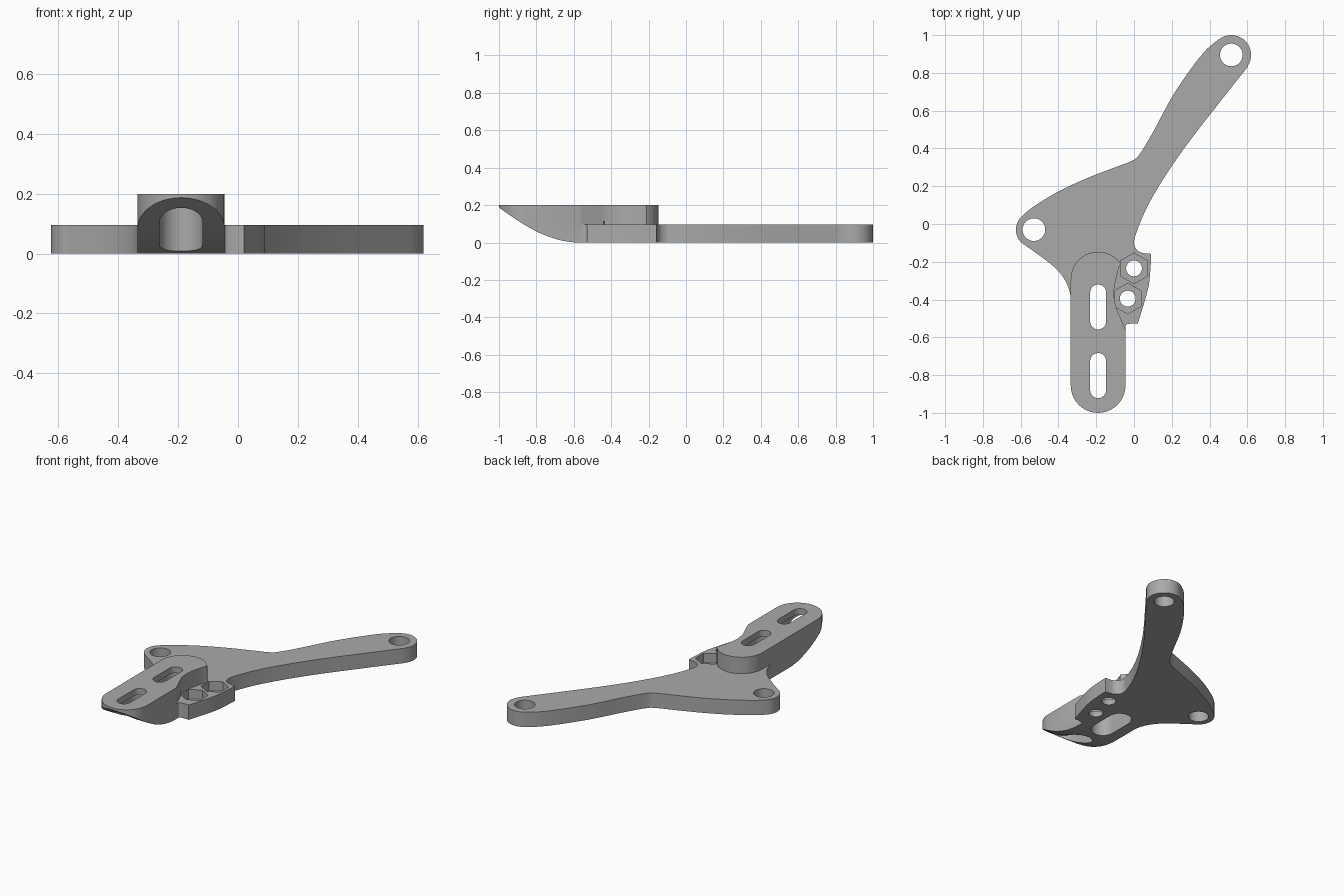
import bpy, bmesh, math
from mathutils import Vector

if "Cube" in bpy.data.objects:
    bpy.data.objects.remove(bpy.data.objects["Cube"])

grey = bpy.data.materials.new("plain grey")
grey.use_nodes = True
GREY = (0.40, 0.40, 0.40, 1)
grey.diffuse_color = GREY
grey.node_tree.nodes["Principled BSDF"].inputs["Base Color"].default_value = GREY


def arc(cx, cy, r, start, end, n=20):
    angles = [math.radians(start + (end - start) * i / n) for i in range(n + 1)]
    return [(cx + r * math.cos(a), cy + r * math.sin(a)) for a in angles]


def spline(points, n=6):
    """Smooth curve through the given points."""
    p = [Vector(q) for q in points]
    p = [2 * p[0] - p[1]] + p + [2 * p[-1] - p[-2]]
    out = []
    for a, b, c, d in zip(p, p[1:], p[2:], p[3:]):
        for i in range(n):
            t = i / n
            out.append(tuple(0.5 * (2 * b + (c - a) * t + (2 * a - 5 * b + 4 * c - d) * t * t
                                    + (3 * b - a - 3 * c + d) * t ** 3)))
    return out + [tuple(p[-2])]


def prism(name, outline, low, high, along_x=False):
    """Extrude an outline along z, or a (y, z) outline along x."""
    place = (lambda u, v, w: (w, u, v)) if along_x else (lambda u, v, w: (u, v, w))
    bm = bmesh.new()
    face = bm.faces.new([bm.verts.new(place(u, v, low)) for u, v in outline])
    new = bmesh.ops.extrude_face_region(bm, geom=[face])["geom"]
    bmesh.ops.translate(bm, vec=place(0, 0, high - low),
                        verts=[g for g in new if isinstance(g, bmesh.types.BMVert)])
    bmesh.ops.remove_doubles(bm, verts=bm.verts, dist=0.0002)
    bmesh.ops.recalc_face_normals(bm, faces=bm.faces)
    mesh = bpy.data.meshes.new(name)
    bm.to_mesh(mesh)
    bm.free()
    mesh.materials.append(grey)
    obj = bpy.data.objects.new(name, mesh)
    bpy.context.collection.objects.link(obj)
    return obj


def combine(target, other, operation):
    bpy.context.view_layer.objects.active = target
    mod = target.modifiers.new(operation, "BOOLEAN")
    mod.operation, mod.solver, mod.object = operation, "EXACT", other
    bpy.ops.object.modifier_apply(modifier=mod.name)
    bpy.data.objects.remove(other)


def stadium(x, back, front, r):
    return arc(x, back - r, r, 0, 180) + arc(x, front + r, r, 180, 360)


# Flat plate with a long arm and a short ear
THICK, TOP, MID = 0.095, 0.2, -0.19
outline = (
    arc(0.515, 0.895, 0.105, 125, -32)
    + spline([(0.6, 0.83), (0.45, 0.64), (0.28, 0.42), (0.15, 0.23), (0.06, 0.07), (0.005, -0.07),
              (0.005, -0.12), (0.035, -0.15), (0.09, -0.158)])
    + spline([(0.09, -0.2), (0.075, -0.34), (0.02, -0.528)])
    + spline([(-0.02, -0.528), (-0.043, -0.535), (-0.05, -0.57)])
    + [(-0.1, -0.575), (-0.3, -0.575)]
    + spline([(-0.33, -0.45), (-0.34, -0.36), (-0.37, -0.29), (-0.42, -0.23), (-0.5, -0.167),
              (-0.58, -0.11)])
    + arc(-0.53, -0.03, 0.095, 235, 130)
    + spline([(-0.58, 0.055), (-0.52, 0.1), (-0.4, 0.172), (-0.25, 0.242), (-0.1, 0.3), (-0.01, 0.335),
              (0.03, 0.37), (0.1, 0.485), (0.2, 0.67), (0.3, 0.82), (0.38, 0.92), (0.445, 0.975)]))
bracket = prism("bracket", outline, 0, THICK)

# Raised slotted block with a curved underside
block = prism("block", stadium(MID, -0.147, -1.0, 0.145), 0, TOP)
underside = spline([(-1.02, 0.203), (-0.99, 0.18), (-0.88, 0.105), (-0.78, 0.05), (-0.68, 0.014),
                    (-0.6, 0.001), (-0.58, 0)])
combine(block, prism("underside_cutter", underside + [(-0.58, -0.1), (-1.02, -0.1)], -0.5, 0.1, True),
        "DIFFERENCE")

# Clearance scoop beside the nut pockets
scoop = spline([(-0.03, -0.17), (-0.072, -0.215), (-0.095, -0.29), (-0.106, -0.36), (-0.098, -0.43),
                (-0.07, -0.5), (-0.04, -0.575)])
combine(block, prism("scoop_cutter", scoop + [(0.05, -0.575), (0.05, -0.17)], THICK, 0.3), "DIFFERENCE")
combine(bracket, block, "UNION")

# Slots with wider pockets below
for back, front in ((-0.32, -0.558), (-0.683, -0.922)):
    combine(bracket, prism("slot_cutter", stadium(MID, back, front, 0.042), -0.1, 0.3), "DIFFERENCE")
    combine(bracket, prism("pocket_cutter", stadium(MID, back + 0.03, front - 0.03, 0.072), -0.1, 0.16),
            "DIFFERENCE")

# Round mounting holes
for x, y, r in ((0.515, 0.895, 0.06), (-0.53, -0.03, 0.06), (0, -0.235, 0.042), (-0.033, -0.395, 0.042)):
    combine(bracket, prism("hole_cutter", arc(x, y, r, 0, 350, 35), -0.1, 0.3), "DIFFERENCE")

# Hexagonal nut pockets
for x, y in ((0, -0.235), (-0.033, -0.395)):
    combine(bracket, prism("hex_cutter", arc(x, y, 0.081, 30, 330, 5), 0.035, THICK + 0.02), "DIFFERENCE")

bpy.ops.object.select_all(action="DESELECT")
bracket.select_set(True)
bpy.context.view_layer.objects.active = bracket
bpy.ops.object.shade_smooth_by_angle(angle=math.radians(30))
